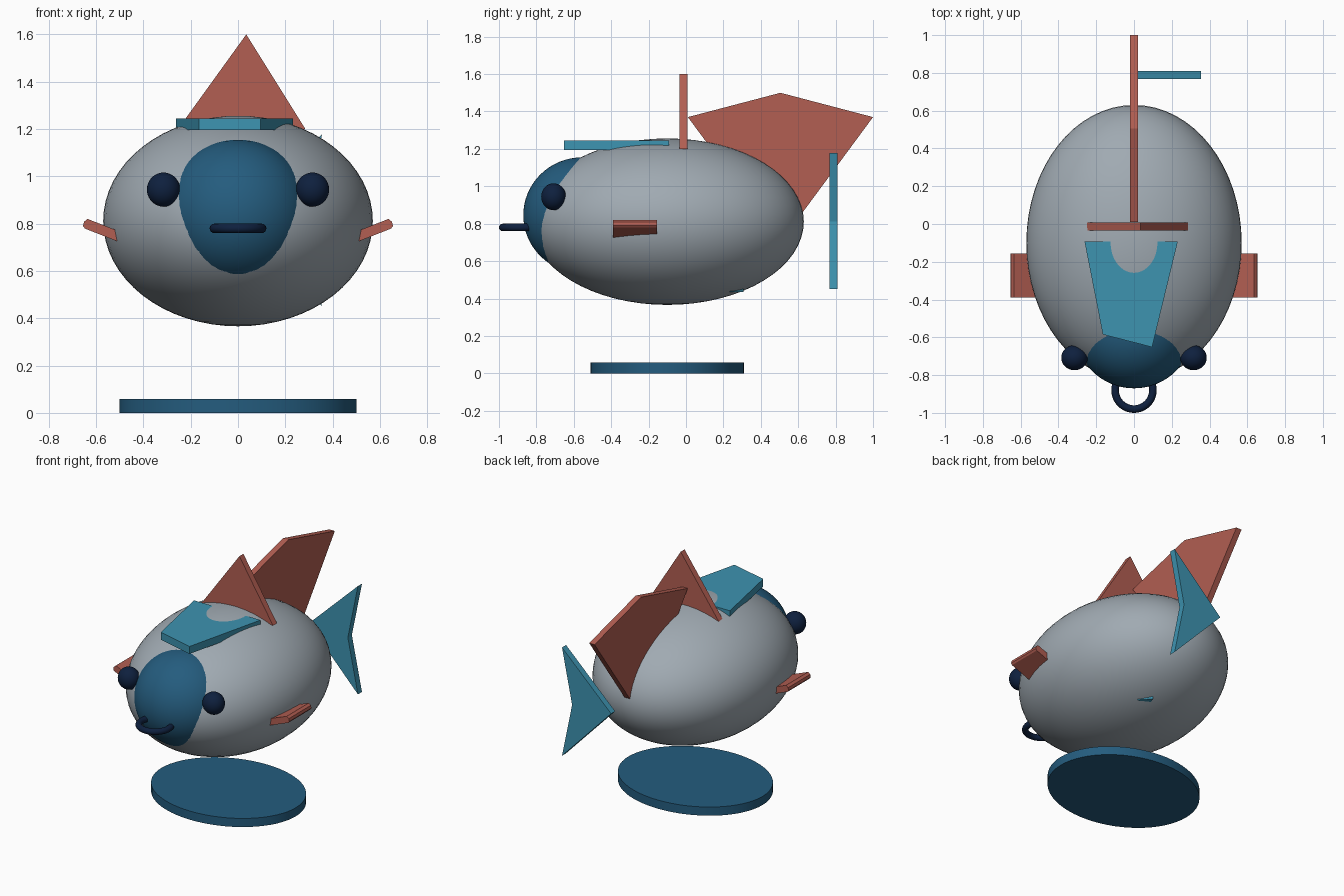
import bpy
import bmesh
import math
from mathutils import Vector

if "Cube" in bpy.data.objects:
    bpy.data.objects.remove(bpy.data.objects["Cube"])


def material(name, rgb):
    m = bpy.data.materials.new(name)
    lin = [((c / 255 + 0.055) / 1.055) ** 2.4 for c in rgb]
    m.diffuse_color = (*lin, 1)
    m.use_nodes = True
    m.node_tree.nodes["Principled BSDF"].inputs["Base Color"].default_value = m.diffuse_color
    return m


GREY = material("body grey", (160, 170, 178))
BLUE = material("deep blue", (36, 92, 126))
NAVY = material("dark navy", (14, 32, 62))
CORAL = material("coral red", (178, 94, 82))
TEAL = material("teal", (61, 147, 176))


def finish(name, mat, smooth=True):
    """Name, colour and shade the object just added."""
    ob = bpy.context.object
    ob.name = name
    ob.data.materials.append(mat)
    bpy.ops.object.transform_apply(location=False, rotation=False, scale=True)
    if smooth:
        bpy.ops.object.shade_smooth_by_angle(angle=math.radians(35))
    return ob


def ellipsoid(name, centre, radii, mat):
    bpy.ops.mesh.primitive_uv_sphere_add(segments=64, ring_count=32, location=centre)
    bpy.context.object.scale = radii
    return finish(name, mat)


def plate(name, axis, outline, low, high, mat):
    """Extrude a flat outline along an axis; outline uses the other two axes in order."""
    bm = bmesh.new()

    def point(p, d):
        c = list(p)
        c.insert(axis, d)
        return Vector(c)

    face = bm.faces.new([bm.verts.new(point(p, low)) for p in outline])
    ext = bmesh.ops.extrude_face_region(bm, geom=[face])
    moved = [g for g in ext["geom"] if isinstance(g, bmesh.types.BMVert)]
    shift = Vector((0, 0, 0))
    shift[axis] = high - low
    bmesh.ops.translate(bm, verts=moved, vec=shift)
    bmesh.ops.recalc_face_normals(bm, faces=bm.faces[:])
    me = bpy.data.meshes.new(name)
    bm.to_mesh(me)
    bm.free()
    me.materials.append(mat)
    ob = bpy.data.objects.new(name, me)
    bpy.context.collection.objects.link(ob)
    return ob


# Body and head
ellipsoid("body", (0, -0.10, 0.811), (0.57, 0.73, 0.445), GREY)
ellipsoid("head", (0, -0.555, 0.845), (0.315, 0.315, 0.31), BLUE)

# Eyes and side fins, mirrored
for side, s in (("left", -1), ("right", 1)):
    ellipsoid(side + "_eye", (s * 0.315, -0.708, 0.944), (0.07, 0.066, 0.072), NAVY)
    fin = [(0.40, 0.682), (0.647, 0.779), (0.655, 0.79), (0.651, 0.808),
           (0.636, 0.82), (0.40, 0.727)]
    plate(side + "_fin", 1, [(s * x, z) for x, z in fin], -0.39, -0.155, CORAL)

# Ring mouth
bpy.ops.mesh.primitive_torus_add(location=(0, -0.88, 0.78), major_radius=0.10,
                                 minor_radius=0.02, major_segments=48, minor_segments=16)
finish("mouth_ring", NAVY)

# Oval base
bpy.ops.mesh.primitive_cylinder_add(vertices=64, radius=1, depth=2, location=(0, -0.10, 0.029))
bpy.context.object.scale = (0.5, 0.41, 0.029)
finish("base", BLUE)

# Upright fins on the back
plate("crest_fin", 1, [(-0.25, 1.205), (0.285, 1.2), (0.035, 1.6)], -0.035, 0.007, CORAL)
plate("back_fin", 0, [(0.01, 1.37), (0.505, 0.70), (1.0, 1.37), (0.505, 1.5)],
      -0.02, 0.02, CORAL)

# Flat shield over the head
plate("head_shield", 2, [(-0.262, -0.092), (0.232, -0.092), (0.096, -0.652), (-0.165, -0.585)],
      1.195, 1.245, TEAL)

# Swallow tail behind the body
plate("tail", 1, [(-0.01, 0.83), (0.355, 0.45), (0.28, 0.812), (0.355, 1.178)],
      0.767, 0.81, TEAL)

# Small belly fin
plate("belly_fin", 2, [(0.17, 0.235), (0.105, 0.308), (0.07, 0.22)], 0.434, 0.455, TEAL)
